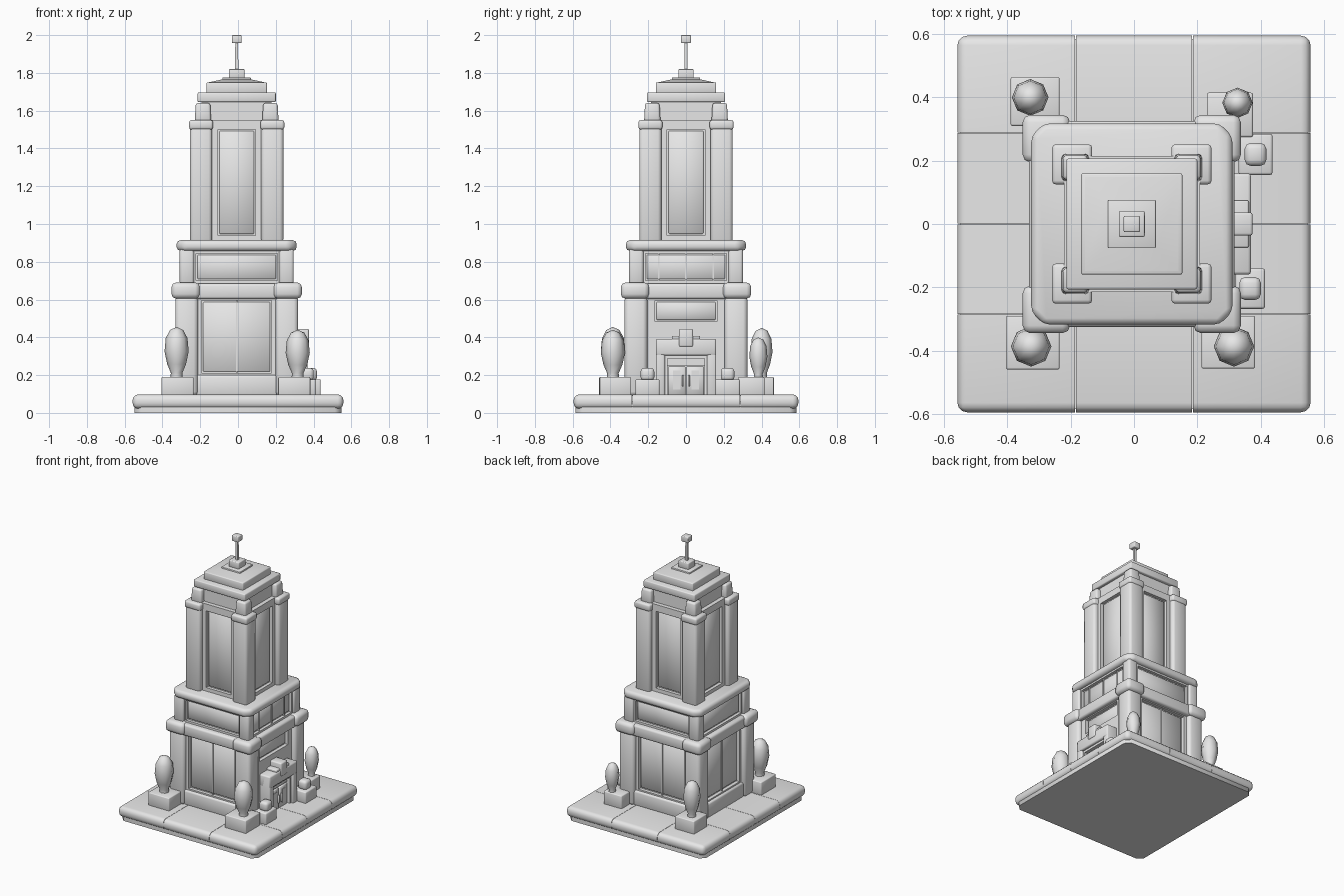
import bpy, bmesh, math
from mathutils import Matrix

cube = bpy.data.objects.get("Cube")
if cube:
    bpy.data.objects.remove(cube, do_unlink=True)

mat = bpy.data.materials.new("light_stone")
mat.use_nodes = True
GREY = (0.8, 0.8, 0.8, 1)
mat.diffuse_color = GREY
mat.node_tree.nodes["Principled BSDF"].inputs["Base Color"].default_value = GREY

CX = -0.007  # tower axis


def finish(name, bm, angle=50):
    bmesh.ops.recalc_face_normals(bm, faces=bm.faces)
    me = bpy.data.meshes.new(name)
    bm.to_mesh(me)
    bm.free()
    me.materials.append(mat)
    me.shade_smooth()
    me.set_sharp_from_angle(angle=math.radians(angle))
    ob = bpy.data.objects.new(name, me)
    bpy.context.collection.objects.link(ob)
    return ob


def box(name, x, y, z, bevel=0.0, taper=1.0, turn=0, corner=0.0, segs=2, pick=None):
    """Box from (min, max) ranges; turn swings it round the tower axis in quarter turns."""
    bm = bmesh.new()
    bmesh.ops.create_cube(bm, size=1)
    for v in bm.verts:
        k = taper if v.co.z > 0 else 1
        v.co = (sum(x) / 2 + v.co.x * (x[1] - x[0]) * k,
                sum(y) / 2 + v.co.y * (y[1] - y[0]) * k,
                z[0] if v.co.z < 0 else z[1])
    if corner:
        up = [e for e in bm.edges if abs(e.verts[0].co.z - e.verts[1].co.z) > 1e-4]
        bmesh.ops.bevel(bm, geom=up, offset=corner, segments=1, affect='EDGES')
    if bevel:
        edges = [e for e in bm.edges if pick is None or pick(e)]
        if edges:
            bmesh.ops.bevel(bm, geom=edges, offset=bevel, segments=segs, profile=0.5,
                            affect='EDGES', clamp_overlap=True)
    if turn:
        bm.transform(Matrix.Rotation(turn * math.pi / 2, 4, 'Z'))
    return finish(name, bm)


def tower(name, half, z, **kw):
    ob = box(name, (-half, half), (-half, half), z, **kw)
    ob.location.x = CX


def corners(name, inner, outer, z, **kw):
    for t in range(4):
        box(name, (inner, outer), (inner, outer), z, turn=t, **kw).location.x = CX


def panel(name, turn, u, depth, z, **kw):
    """Box on one tower side; u runs along the side, depth outward."""
    ob = box(name, u, (-depth[1], -depth[0]), z, turn=turn, **kw)
    ob.location.x = CX


def window(name, turn, u, z, wall_u, wall_z, glass, wall, mullions=()):
    """Wall with a recessed pane and upright bars."""
    back = glass - 0.04
    for a, b in ((wall_u[0], u[0]), (u[1], wall_u[1])):
        panel(name + "_jamb", turn, (a, b), (back, wall), wall_z)
    for a, b in ((wall_z[0], z[0]), (z[1], wall_z[1])):
        if b - a > 0.002:
            panel(name + "_rail", turn, u, (back, wall), (a, b))
    panel(name + "_pane", turn, (u[0] + .008, u[1] - .008), (back, glass),
          (z[0] + .008, z[1] - .008), bevel=0.004, segs=1)
    panel(name + "_reveal", turn, u, (back, glass - 0.008), z)
    for m in mullions:
        panel(name + "_bar", turn, (m - .004, m + .004), (back, glass + 0.006), z)


# Paved base: twelve tiles rounded only along the outer rim
BX, BY = 0.558, 0.595
xs = (-BX, -0.185, 0.185, BX)
ys = (-BY, -0.285, 0, 0.288, BY)


def rim(e):
    a, b = (v.co for v in e.verts)
    return any(abs(abs(a[i]) - lim) < 1e-4 and abs(b[i] - a[i]) < 1e-4
               and (abs(a.z - b.z) < 1e-4 or abs(abs(a[1 - i]) - oth) < 1e-4)
               for i, lim, oth in ((0, BX, BY), (1, BY, BX)))


for i in range(3):
    for j in range(4):
        gx = [v + s * (0.001 if abs(v) < BX else 0) for v, s in zip(xs[i:i + 2], (1, -1))]
        gy = [v + s * (0.001 if abs(v) < BY else 0) for v, s in zip(ys[j:j + 2], (1, -1))]
        box("paving_tile", gx, gy, (0.022, 0.098), bevel=0.03, segs=3, pick=rim)
box("base_slab", (-0.548, 0.548), (-0.585, 0.585), (0, 0.06), corner=0.035)

# Ground storey
tower("ground_core", 0.25, (0.09, 0.68))
corners("ground_pillar", 0.205, 0.325, (0.09, 0.62), bevel=0.022)
corners("ground_pillar_cap", 0.195, 0.345, (0.605, 0.69), bevel=0.024)
tower("ground_cornice", 0.325, (0.602, 0.685), bevel=0.014)
for side in (0, 2, 3):
    window("ground_window", side, (-.185, .185), (.21, .595), (-.215, .215), (.09, .61),
           0.278, 0.295, (0,))
    panel("ground_plinth", side, (-.215, .215), (.2, .312), (.09, .2), bevel=0.012)

# Entrance side
window("fanlight", 1, (-.165, .165), (.485, .595), (-.215, .215), (.09, .61), 0.278, 0.295)
for s in (-1, 1):
    a, b = sorted((s * 0.112, s * 0.16))
    panel("portal_jamb", 1, (a, b), (.27, .375), (.09, .385), bevel=0.008)
    a, b = sorted((s * 0.003, s * 0.095))
    panel("door_leaf", 1, (a, b), (.27, .34), (.095, .245), bevel=0.004, segs=1)
    a, b = sorted((s * 0.03, s * 0.07))
    panel("door_glass", 1, (a, b), (.33, .344), (.125, .225))
    a, b = sorted((s * 0.012, s * 0.02))
    panel("door_handle", 1, (a, b), (.33, .355), (.14, .2), bevel=0.003)
    a, b = sorted((s * 0.098, s * 0.114))
    panel("door_frame", 1, (a, b), (.27, .358), (.09, .3))
panel("door_frame_top", 1, (-.114, .114), (.27, .358), (.288, .306))
panel("door_transom", 1, (-.098, .098), (.27, .335), (.252, .288))
panel("portal_lintel", 1, (-.16, .16), (.27, .377), (.304, .392), bevel=0.01)
panel("portal_crest", 1, (-.075, .075), (.27, .37), (.385, .408), bevel=0.006)
panel("portal_keystone", 1, (-.037, .037), (.27, .382), (.35, .445), bevel=0.008)

# Middle storey
tower("middle_core", 0.25, (0.68, 0.9))
corners("middle_pillar", 0.225, 0.302, (0.68, 0.87), bevel=0.014)
for side in range(4):
    bars = (-0.145, 0, 0.145) if side == 1 else ()
    window("middle_window", side, (-.215, .215), (.7, .845), (-.23, .23), (.68, .87),
           0.275, 0.288, bars)
tower("middle_cornice", 0.318, (0.858, 0.914), corner=0.04, bevel=0.02)

# Upper shaft
tower("shaft_core", 0.17, (0.9, 1.64))
corners("shaft_pillar", 0.13, 0.247, (0.9, 1.53), bevel=0.018)
corners("shaft_pillar_cap", 0.125, 0.252, (1.5, 1.55), bevel=0.012)
for side in range(4):
    window("shaft_window", side, (-.1, .1), (.94, 1.5), (-.14, .14), (.9, 1.55), 0.2, 0.215)
corners("crown_post", 0.135, 0.222, (1.54, 1.64), bevel=0.012, taper=0.88)
tower("crown_wall", 0.185, (1.54, 1.65))

# Stepped roof and mast
tower("roof_eave", 0.207, (1.645, 1.697), bevel=0.007)
tower("roof_step", 0.16, (1.69, 1.75), bevel=0.006)
tower("roof_slope", 0.157, (1.748, 1.765), taper=0.5)
tower("mast_plinth", 0.075, (1.75, 1.775), bevel=0.003)
tower("mast_block", 0.041, (1.77, 1.82), bevel=0.005)
tower("mast_pole", 0.009, (1.81, 1.97), taper=0.8)
tower("mast_finial", 0.026, (1.958, 2.0), bevel=0.005)


# Clipped trees in square planters
def tree(x, y, r, z0, z1):
    bm = bmesh.new()
    profile = ((.5, 0), (.48, .1), (.78, .27), (1, .52), (.9, .78), (.55, .94), (0, 1))
    pts = [bm.verts.new((a * r, 0, z0 + b * (z1 - z0))) for a, b in profile]
    edges = [bm.edges.new(p) for p in zip(pts, pts[1:])]
    bmesh.ops.spin(bm, geom=pts + edges, cent=(0, 0, 0), axis=(0, 0, 1),
                   angle=math.tau, steps=8, use_duplicate=False)
    bmesh.ops.remove_doubles(bm, verts=bm.verts, dist=1e-4)
    finish("clipped_tree", bm).location = (x, y, 0)


for px, py, tx, ty, r, top in (
        ((-.39, -.235), (.31, .465), -.328, .4, .058, .45),
        ((-.405, -.235), (-.46, -.29), -.325, -.387, .064, .455),
        ((.213, .383), (-.457, -.29), .316, -.387, .064, .44),
        ((.23, .376), (.275, .415), .327, .383, .048, .4)):
    box("tree_planter", px, py, (.09, .19), bevel=0.006)
    tree(tx, ty, r, .185, top)

# Entrance bollards with rounded tops
for px, py in (((.32, .414), (-.268, -.14)), ((.33, .438), (.155, .285))):
    box("bollard_base", px, py, (.09, .178), bevel=0.008)
    mx, my = sum(px) / 2, sum(py) / 2
    box("bollard_top", (mx - .034, mx + .034), (my - .036, my + .036), (.17, .238),
        bevel=0.018)
